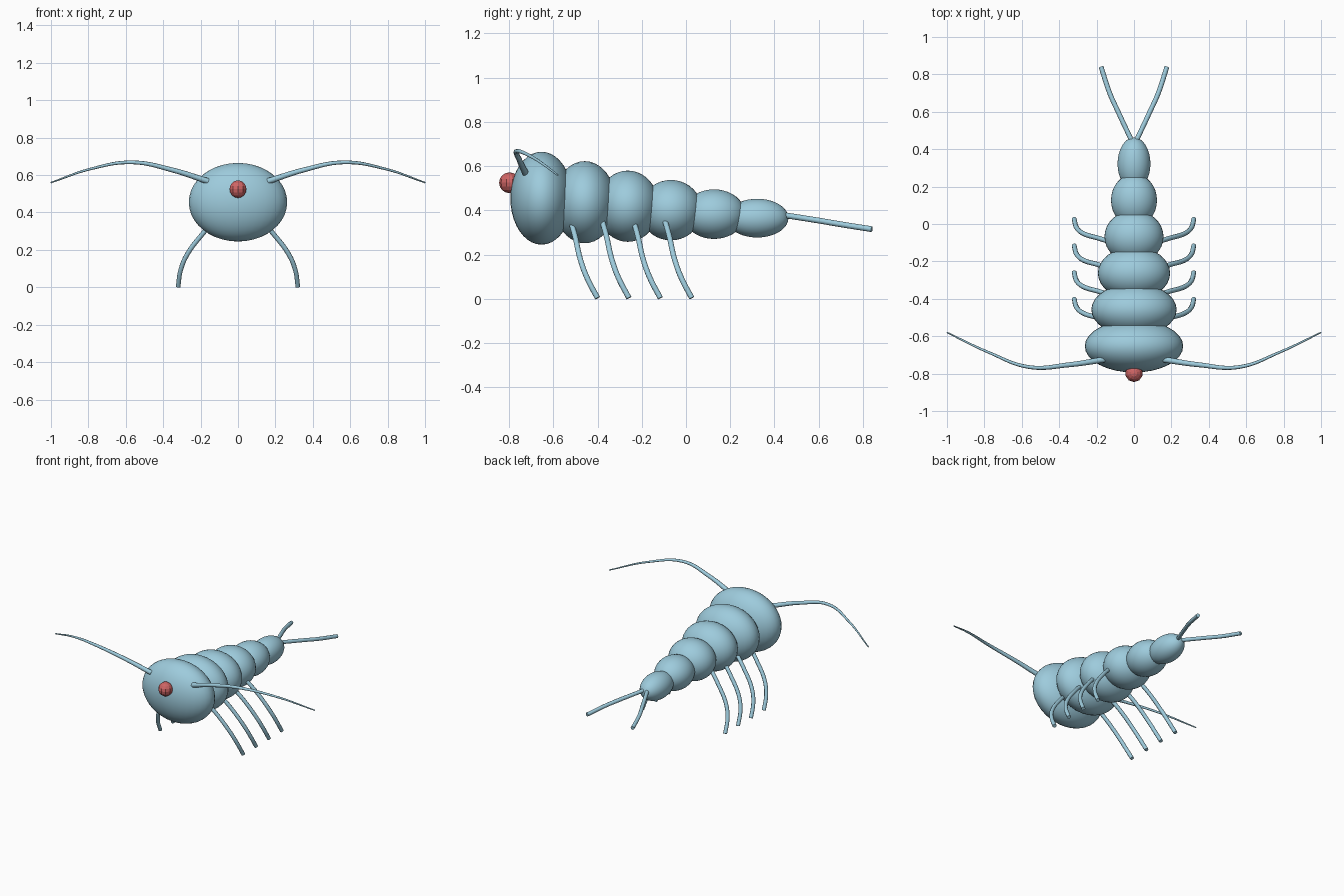
import bpy

cube = bpy.data.objects.get("Cube")
if cube:
    bpy.data.objects.remove(cube, do_unlink=True)


def make_material(name, color):
    mat = bpy.data.materials.new(name)
    mat.use_nodes = True
    mat.diffuse_color = color
    mat.node_tree.nodes["Principled BSDF"].inputs["Base Color"].default_value = color
    return mat


BLUE = make_material("pale_blue", (0.34, 0.60, 0.72, 1))
RED = make_material("soft_red", (0.62, 0.13, 0.13, 1))


def ellipsoid(name, center, radii, mat, segments, rings, smooth=True):
    bpy.ops.mesh.primitive_uv_sphere_add(segments=segments, ring_count=rings,
                                         radius=1, location=center)
    obj = bpy.context.object
    obj.name = name
    obj.scale = radii
    bpy.ops.object.transform_apply(location=False, rotation=False, scale=True)
    obj.data.materials.append(mat)
    if smooth:
        bpy.ops.object.shade_smooth()
    return obj


def tube(name, points, start_radius, end_radius):
    """Smooth round tube through the points, tapering evenly, with capped ends."""
    curve = bpy.data.curves.new(name, "CURVE")
    curve.dimensions = "3D"
    curve.bevel_depth = 1
    curve.bevel_resolution = 2
    curve.resolution_u = 8
    curve.use_fill_caps = True
    spline = curve.splines.new("BEZIER")
    spline.bezier_points.add(len(points) - 1)
    for i, (bp, co) in enumerate(zip(spline.bezier_points, points)):
        bp.co = co
        bp.handle_left_type = bp.handle_right_type = "AUTO"
        t = i / (len(points) - 1)
        bp.radius = start_radius + (end_radius - start_radius) * t
    curve.materials.append(BLUE)
    obj = bpy.data.objects.new(name, curve)
    bpy.context.collection.objects.link(obj)
    # Turn the curve into a mesh with sharp cap rims
    bpy.ops.object.select_all(action="DESELECT")
    obj.select_set(True)
    bpy.context.view_layer.objects.active = obj
    bpy.ops.object.convert(target="MESH")
    bpy.ops.object.shade_smooth_by_angle(angle=0.9)


def tube_pair(name, points, start_radius, end_radius):
    for side, sign in (("left", 1), ("right", -1)):
        tube(f"{name}_{side}", [(sign * x, y, z) for x, y, z in points],
             start_radius, end_radius)


# Body: six overlapping segments shrinking toward the tail
for i in range(6):
    ellipsoid("head" if i == 0 else f"body_segment_{i}",
              (0, -0.653 + 0.195 * i, 0.455 - 0.018 * i),
              (0.263 - 0.035 * i, 0.141, 0.21 - 0.0245 * i), BLUE, 32, 20)

# Nose
ellipsoid("nose", (0, -0.798, 0.525), (0.047, 0.047, 0.047), RED, 10, 8, smooth=False)

# Antennae
tube_pair("antenna", [(0.16, -0.725, 0.567), (0.35, -0.753, 0.627), (0.56, -0.765, 0.668),
                      (0.78, -0.685, 0.635), (1.0, -0.58, 0.56)], 0.016, 0.004)

# Four pairs of legs
leg = [(0.13, -0.52, 0.35), (0.19, -0.502, 0.285), (0.275, -0.475, 0.17),
       (0.307, -0.445, 0.09), (0.32, -0.4, 0.004)]
for i in range(4):
    tube_pair(f"leg_{i + 1}", [(x, y + 0.142 * i, z) for x, y, z in leg], 0.013, 0.013)

# Forked tail
tube_pair("tail_fork", [(0.01, 0.44, 0.379), (0.085, 0.6, 0.354), (0.13, 0.70, 0.337),
                        (0.176, 0.84, 0.315)], 0.013, 0.013)
